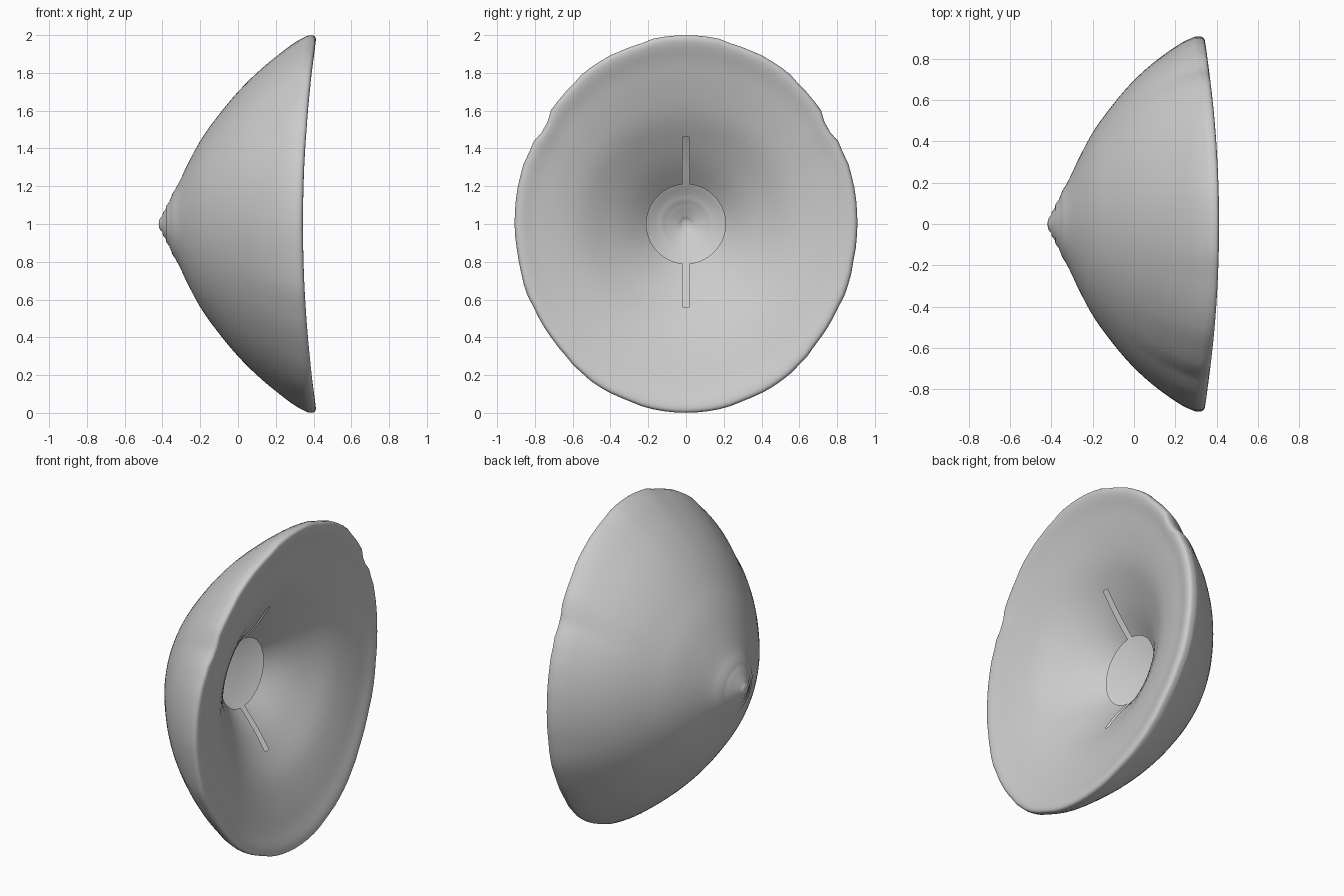
import bpy, bmesh, math, random

if "Cube" in bpy.data.objects:
    bpy.data.objects.remove(bpy.data.objects["Cube"])

random.seed(4)
SEG = 96

# Profiles in the upright plane: (x, radius); the opening faces +x
OUTER = [(-0.395, 0.06), (-0.355, 0.14), (-0.30, 0.25), (-0.20, 0.44), (-0.10, 0.58),
         (0.0, 0.70), (0.10, 0.80), (0.20, 0.885), (0.30, 0.96), (0.37, 0.998)]
LIP = [(0.40, 0.998), (0.412, 0.98), (0.405, 0.94)]
INNER = [(0.375, 0.86), (0.335, 0.73), (0.28, 0.58), (0.20, 0.44), (0.12, 0.32), (0.03, 0.21)]


def smooth_path(pts, steps=3):
    """Catmull-Rom resampling of a profile."""
    out = []
    for i in range(len(pts) - 1):
        p = [pts[max(0, min(len(pts) - 1, i + k))] for k in (-1, 0, 1, 2)]
        for s in range(steps):
            t = s / steps
            out.append(tuple(0.5 * (2 * b + (c - a) * t + (2 * a - 5 * b + 4 * c - d) * t * t
                                    + (3 * b - a - 3 * c + d) * t ** 3)
                             for a, b, c, d in zip(*p)))
    return out + [pts[-1]]


def place(x, r, ang, chip=0.0):
    """Saddle-shaped oval section: tall in z, rim pulled back at the sides."""
    side = math.cos(ang) ** 2
    x -= 0.075 * r ** 3 * side
    if r < 0.28 and x < -0.2:                       # growth ripples near the apex
        x += 0.003 * math.sin(r * 2 * math.pi / 0.035)
    k = 1 - chip * r ** 6
    return (x, r * (1 - 0.09 * r * r) * math.cos(ang) * k, 1 + r * math.sin(ang) * k)


# Slightly chipped rim, mirrored left to right
half = [random.uniform(0, 0.012) for _ in range(SEG)]
chips = []
for i in range(SEG):
    a = 2 * math.pi * i / SEG
    y, z = abs(math.cos(a)), math.sin(a)
    c = half[int((math.asin(z) / math.pi + 0.5) * SEG / 4)]
    if y > 0.8 and 0.46 < z < 0.56:
        c += 0.02                                   # stepped notch
    chips.append(c if abs(z) < 0.97 else 0.0)

# Shell: outer cone, rolled lip and inner bowl with an open centre
bm = bmesh.new()
outer = smooth_path([(-0.42, 0.012)] + OUTER, 4)
path = smooth_path(outer[-1:] + LIP + INNER)
rings = []
for x, r in outer + path[1:]:
    rings.append([bm.verts.new(place(x, r, 2 * math.pi * i / SEG, chips[i])) for i in range(SEG)])
tip = bm.verts.new((-0.42, 0, 1))
inner_faces = []
for n, (a, b) in enumerate(zip(rings, rings[1:])):
    for i in range(SEG):
        j = (i + 1) % SEG
        f = bm.faces.new((a[i], a[j], b[j], b[i]))
        if n >= len(outer) + 9:
            inner_faces.append(f)
for i in range(SEG):
    bm.faces.new((tip, rings[0][(i + 1) % SEG], rings[0][i]))

# Narrow slots cut above and below the central opening
W = 0.018
for co, no in [((0, W, 0), (0, 1, 0)), ((0, -W, 0), (0, 1, 0)),
               ((0, 0, 1.46), (0, 0, 1)), ((0, 0, 0.56), (0, 0, 1))]:
    faces = [f for f in inner_faces if f.is_valid]
    geom = list({v for f in faces for v in f.verts} | {e for f in faces for e in f.edges}) + faces
    res = bmesh.ops.bisect_plane(bm, geom=geom, plane_co=co, plane_no=no, dist=1e-5)
    inner_faces = [g for g in res["geom"] if isinstance(g, bmesh.types.BMFace)]
slot = []
for f in inner_faces:
    c = f.calc_center_median()
    if abs(c.y) < W and 0.56 < c.z < 1.46:
        slot.append(f)
bmesh.ops.delete(bm, geom=slot, context='FACES')
bmesh.ops.recalc_face_normals(bm, faces=bm.faces)

mesh = bpy.data.meshes.new("shell")
bm.to_mesh(mesh)
bm.free()
shell = bpy.data.objects.new("shell", mesh)
bpy.context.collection.objects.link(shell)
bpy.context.view_layer.objects.active = shell
shell.select_set(True)
bpy.ops.object.shade_smooth_by_angle(angle=math.radians(40))
